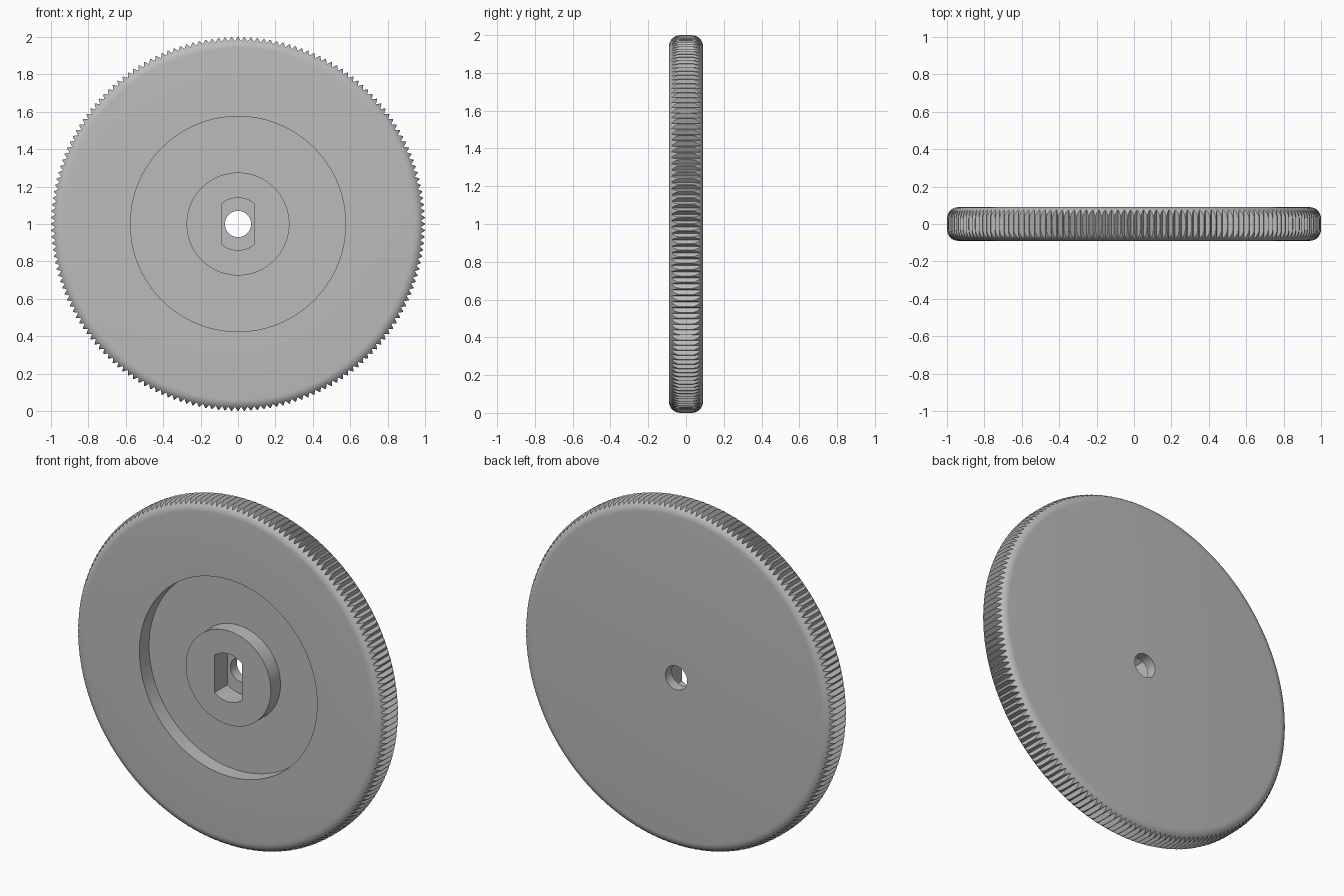
import bpy
import bmesh
from math import sin, cos, pi, tau, radians, sqrt

if "Cube" in bpy.data.objects:
    bpy.data.objects.remove(bpy.data.objects["Cube"], do_unlink=True)

HALF = 0.09        # half thickness of the wheel
FILLET = 0.06      # rounding of the rim
TEETH = 180
CENTRE = (0, 0, 1)

grey = bpy.data.materials.new("light grey")
grey.use_nodes = True
colour = (0.5, 0.5, 0.5, 1)
grey.diffuse_color = colour
grey.node_tree.nodes["Principled BSDF"].inputs["Base Color"].default_value = colour


def finish(name, bm):
    bmesh.ops.recalc_face_normals(bm, faces=bm.faces[:])
    mesh = bpy.data.meshes.new(name)
    bm.to_mesh(mesh)
    bm.free()
    mesh.materials.append(grey)
    obj = bpy.data.objects.new(name, mesh)
    obj.location = CENTRE
    bpy.context.collection.objects.link(obj)
    return obj


def lathe(name, profile, steps):
    """Spin a closed (radius, y) profile around the y axis."""
    bm = bmesh.new()
    rings = [[bm.verts.new((r * cos(tau * i / steps), y, r * sin(tau * i / steps)))
              for r, y in profile] for i in range(steps)]
    n = len(profile)
    for i in range(steps):
        a, b = rings[i], rings[(i + 1) % steps]
        for j in range(n):
            k = (j + 1) % n
            bm.faces.new((a[j], a[k], b[k], b[j]))
    return finish(name, bm)


def prism(name, outline, y0, y1):
    """Extrude an (x, z) outline along y."""
    bm = bmesh.new()
    face = bm.faces.new([bm.verts.new((x, y0, z)) for x, z in outline])
    new = bmesh.ops.extrude_face_region(bm, geom=[face])["geom"]
    verts = [v for v in new if isinstance(v, bmesh.types.BMVert)]
    bmesh.ops.translate(bm, verts=verts, vec=(0, y1 - y0, 0))
    return finish(name, bm)


def boolean(target, tool, operation):
    mod = target.modifiers.new(operation.title(), "BOOLEAN")
    mod.operation = operation
    mod.solver = "EXACT"
    mod.object = tool
    bpy.context.view_layer.objects.active = target
    bpy.ops.object.modifier_apply(modifier=mod.name)
    bpy.data.objects.remove(tool, do_unlink=True)


# Wheel section: bore, hub, ring recess, front face, rounded rim, back face
section = [(0.07, -HALF), (0.275, -HALF), (0.275, 0), (0.575, 0), (0.575, -HALF)]
for side in (-1, 1):
    arc = []
    for i in range(9):
        t = pi / 2 * i / 8
        arc.append((1 - FILLET + FILLET * sin(t), side * (HALF - FILLET + FILLET * cos(t))))
    section += arc if side < 0 else arc[::-1]
section.append((0.07, HALF))
wheel = lathe("knurled_wheel", section, 2 * TEETH)

# V-shaped knurling around the rim
knurl = []
for i in range(2 * TEETH):
    r = 0.978 if i % 2 else 1.002
    a = tau * i / (2 * TEETH)
    knurl.append((r * cos(a), r * sin(a)))
boolean(wheel, prism("knurl_cutter", knurl, -0.15, 0.15), "INTERSECT")

# Shaft socket with two flat sides in the hub
R, FLAT = 0.14, 0.088
edge = sqrt(R * R - FLAT * FLAT)
top = [(x, sqrt(R * R - x * x)) for x in (FLAT * (1 - i / 8) for i in range(17))]
socket = top + [(-x, -z) for x, z in top]
boolean(wheel, prism("socket_cutter", socket, -0.15, 0.03), "DIFFERENCE")

# Smooth shading with sharp edges kept
bpy.ops.object.select_all(action="DESELECT")
wheel.select_set(True)
bpy.context.view_layer.objects.active = wheel
bpy.ops.object.shade_smooth_by_angle(angle=radians(30))
